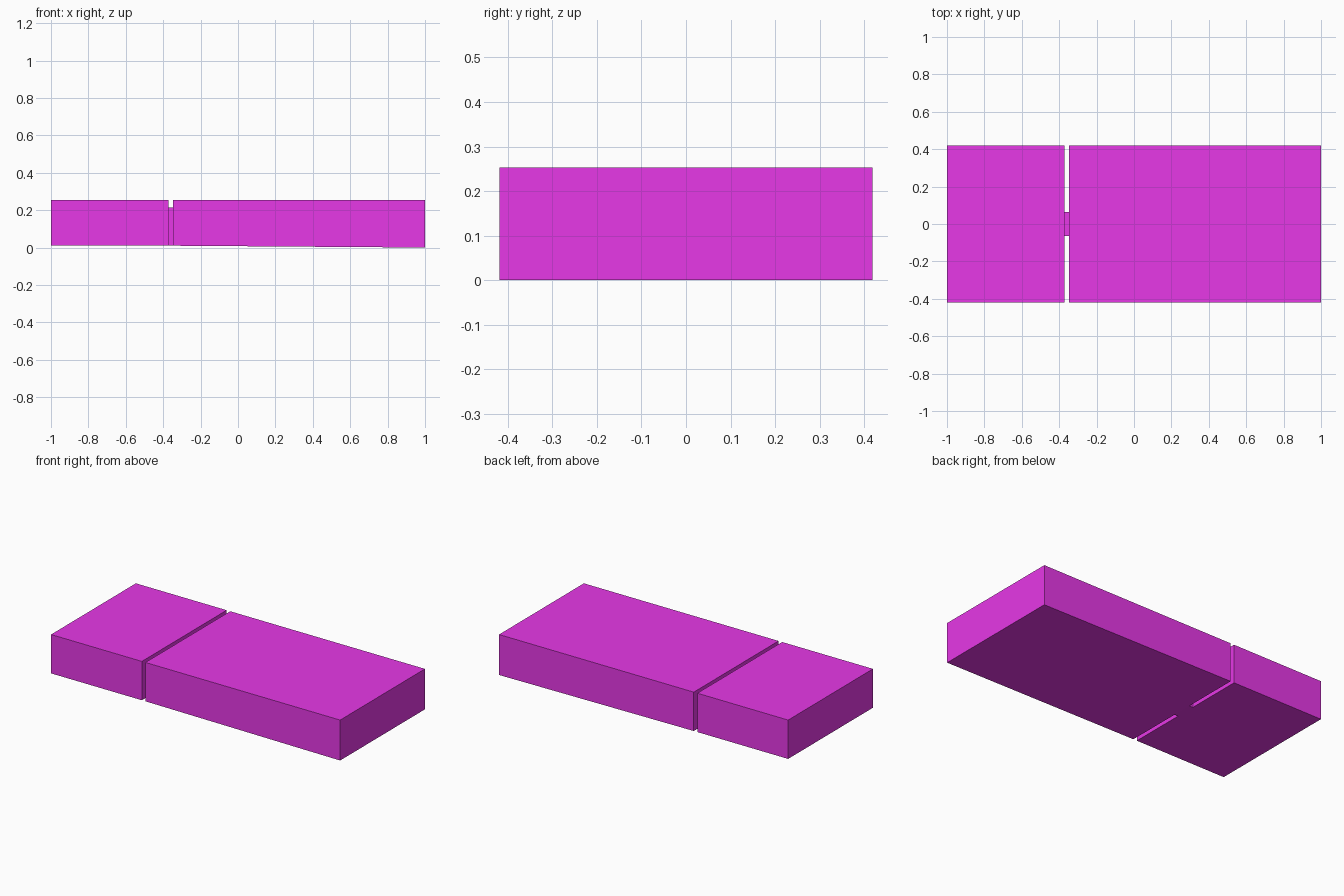
import bpy
import bmesh

if "Cube" in bpy.data.objects:
    bpy.data.objects.remove(bpy.data.objects["Cube"])

mat = bpy.data.materials.new("magenta")
mat.diffuse_color = (0.8, 0.04, 0.8, 1)
mat.use_nodes = True
mat.node_tree.nodes["Principled BSDF"].inputs["Base Color"].default_value = mat.diffuse_color


def extruded_block(name, profile, half_width):
    """Extrude an x/z side profile symmetrically across y."""
    bm = bmesh.new()
    face = bm.faces.new([bm.verts.new((x, -half_width, z)) for x, z in profile])
    ext = bmesh.ops.extrude_face_region(bm, geom=[face], use_keep_orig=True)
    moved = [g for g in ext["geom"] if isinstance(g, bmesh.types.BMVert)]
    bmesh.ops.translate(bm, verts=moved, vec=(0, 2 * half_width, 0))
    bmesh.ops.recalc_face_normals(bm, faces=bm.faces)
    mesh = bpy.data.meshes.new(name)
    bm.to_mesh(mesh)
    bm.free()
    mesh.materials.append(mat)
    obj = bpy.data.objects.new(name, mesh)
    bpy.context.collection.objects.link(obj)
    return obj


TOP, BASE = 0.253, 0.01
GAP_L, GAP_R = -0.372, -0.347

# Short block on the left
extruded_block("short_block", [(-1, BASE), (GAP_L, BASE), (GAP_L, TOP), (-1, TOP)], 0.419)

# Long block with a slightly sloping underside
extruded_block("long_block", [(GAP_R, BASE), (1, 0), (1, TOP), (GAP_R, TOP)], 0.419)

# Narrow link bridging the gap
extruded_block("link", [(GAP_L, BASE), (GAP_R, BASE), (GAP_R, 0.215), (GAP_L, 0.215)], 0.064)
